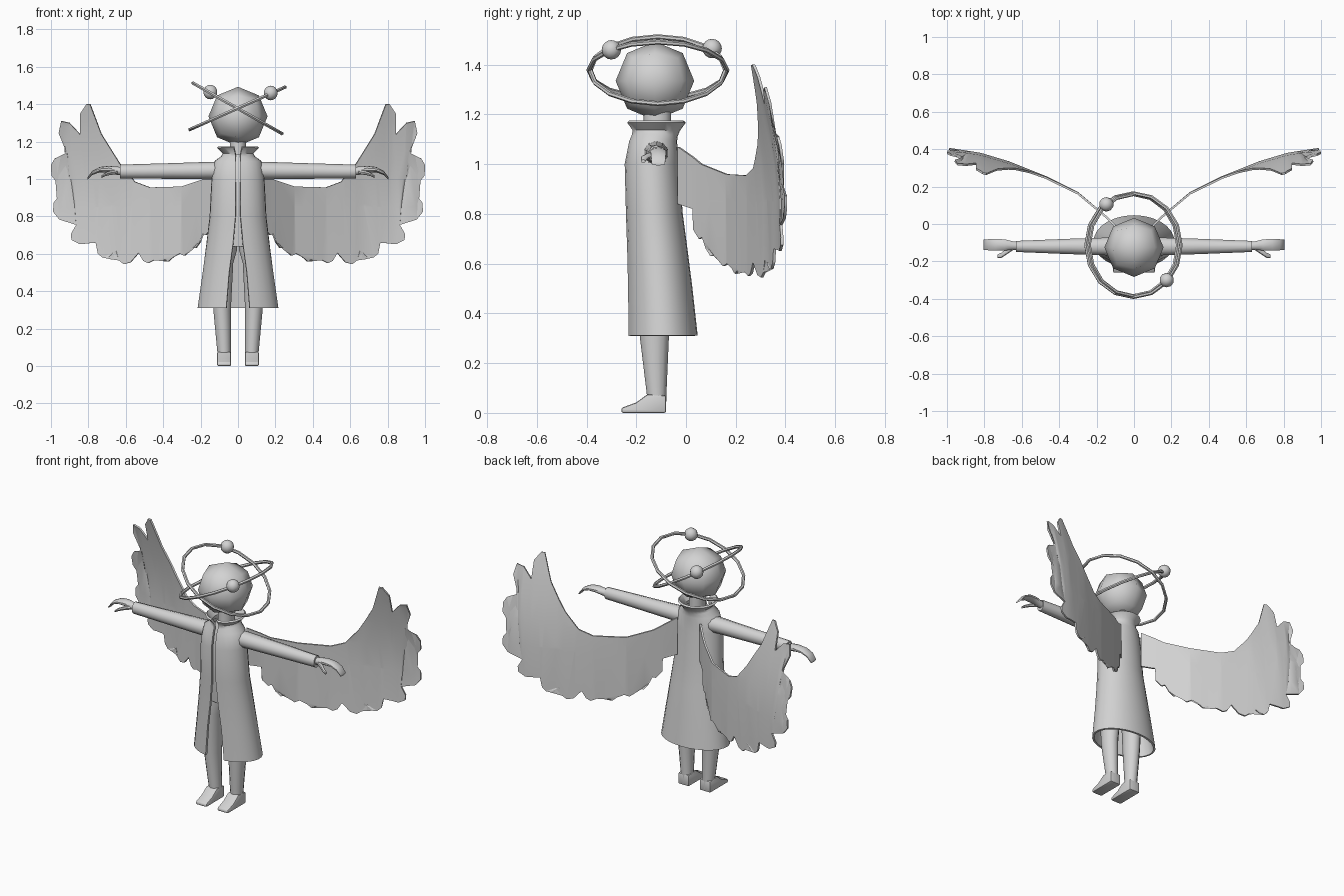
import bpy, bmesh, math
from mathutils import Vector

if "Cube" in bpy.data.objects:
    bpy.data.objects.remove(bpy.data.objects["Cube"])

grey = bpy.data.materials.new("plain_grey")
grey.diffuse_color = (0.65, 0.65, 0.65, 1)
grey.use_nodes = True
grey.node_tree.nodes["Principled BSDF"].inputs["Base Color"].default_value = grey.diffuse_color


def finish(name, bm, mirror=False, thickness=0, offset=-1, bevel=0, angle=40):
    """Turn a bmesh into a shaded object with its modifiers applied."""
    bmesh.ops.recalc_face_normals(bm, faces=bm.faces[:])
    me = bpy.data.meshes.new(name)
    bm.to_mesh(me)
    bm.free()
    ob = bpy.data.objects.new(name, me)
    bpy.context.collection.objects.link(ob)
    if thickness:
        m = ob.modifiers.new("Solidify", 'SOLIDIFY')
        m.thickness, m.offset = thickness, offset
    if bevel:
        m = ob.modifiers.new("Bevel", 'BEVEL')
        m.width, m.segments = bevel, 2
    if mirror:
        ob.modifiers.new("Mirror", 'MIRROR').use_mirror_merge = False
    deps = bpy.context.evaluated_depsgraph_get()
    ob.data = bpy.data.meshes.new_from_object(ob.evaluated_get(deps))
    ob.modifiers.clear()
    ob.data.name = name
    ob.data.materials.clear()
    ob.data.materials.append(grey)
    ob.data.shade_smooth()
    ob.data.set_sharp_from_angle(angle=math.radians(angle))
    return ob


def loft(rings, closed=True):
    """Skin a list of point rings; closed rings get end caps."""
    bm = bmesh.new()
    vs = [[bm.verts.new(p) for p in r] for r in rings]
    n = len(vs[0])
    for a, b in zip(vs, vs[1:]):
        for i in range(n if closed else n - 1):
            j = (i + 1) % n
            bm.faces.new((a[i], a[j], b[j], b[i]))
    if closed:
        bm.faces.new(vs[0])
        bm.faces.new(vs[-1])
    return bm


def ellipse_z(z, cx, rx, cy, ry, n=14):
    return [(cx + rx * math.sin(t), cy - ry * math.cos(t), z)
            for t in (math.tau * i / n for i in range(n))]


def ellipse_x(x, cy, ry, cz, rz, n=10):
    return [(x, cy + ry * math.sin(t), cz + rz * math.cos(t))
            for t in (math.tau * i / n for i in range(n))]


# Head: coarse cube-based ball
bm = bmesh.new()
bmesh.ops.create_cube(bm, size=2)
bmesh.ops.subdivide_edges(bm, edges=bm.edges[:], cuts=1, use_grid_fill=True)
for v in bm.verts:
    v.co = v.co.normalized() * 0.158 + Vector((0, -0.125, 1.335))
finish("head", bm, angle=60)

# Neck
finish("neck", loft([ellipse_z(z, 0, 0.045, -0.115, 0.055) for z in (1.08, 1.24)]))

# Coat: flared shell, open down the front
# height, half width, front y, back y, half gap
coat = [(1.175, .105, -.23, -.01, .02), (1.14, .072, -.205, -.035, .012),
        (1.115, .08, -.207, -.045, .01), (1.09, .115, -.217, -.048, .01),
        (1.0, .13, -.235, -.04, .01), (.8, .14, -.23, -.025, .012),
        (.65, .158, -.226, -.005, .025), (.5, .178, -.225, .014, .045),
        (.31, .205, -.225, .035, .06)]
rings = []
for z, rx, y0, y1, gap in coat:
    start = math.asin(gap / rx)
    ring = []
    for i in range(25):
        t = start + (math.tau - 2 * start) * i / 24
        ring.append((rx * math.sin(t), (y0 + y1) / 2 - (y1 - y0) / 2 * math.cos(t), z))
    rings.append(ring)
finish("coat", loft(rings, closed=False), thickness=0.012, angle=50)

# Body beneath the coat
finish("torso", loft([ellipse_z(z, 0, rx, cy, ry) for z, rx, cy, ry in (
    (1.13, .05, -.12, .06), (1.08, .085, -.13, .068), (1.0, .11, -.137, .08),
    (.8, .12, -.128, .085), (.64, .125, -.12, .08))]))

# Legs and feet
finish("legs", loft([ellipse_z(z, cx, rx, cy, ry) for z, cx, rx, cy, ry in (
    (.68, .064, .06, -.12, .075), (.62, .068, .064, -.12, .075),
    (.55, .08, .056, -.12, .072), (.3, .085, .048, -.127, .058),
    (.07, .074, .037, -.118, .039), (.01, .074, .036, -.118, .038))]), mirror=True)
side = [(-.26, 0), (-.26, .02), (-.2, .042), (-.155, .075), (-.08, .07), (-.08, 0)]
finish("feet", loft([[(x, y, z) for y, z in side] for x in (.037, .112)]),
       mirror=True, bevel=0.008)

# Sleeves, hands and thumbs
finish("sleeves", loft([ellipse_x(*r) for r in (
    (.07, -.12, .05, 1.045, .048), (.14, -.12, .05, 1.045, .047),
    (.35, -.12, .043, 1.043, .042), (.63, -.12, .031, 1.04, .037))]), mirror=True)
finish("hands", loft([ellipse_x(*r) for r in (
    (.61, -.118, .022, 1.04, .022), (.65, -.115, .024, 1.045, .022),
    (.69, -.112, .031, 1.052, .019), (.74, -.111, .033, 1.05, .014),
    (.78, -.111, .031, 1.032, .011), (.805, -.111, .028, 1.002, .007))]), mirror=True)
finish("thumbs", loft([ellipse_x(*r, n=8) for r in (
    (.645, -.125, .014, 1.04, .014), (.685, -.15, .015, 1.033, .012),
    (.71, -.168, .014, 1.025, .01), (.73, -.172, .009, 1.012, .007))]), mirror=True)

# Wings: upper edge, then feather tips alternating with notches to the root
upper = [(.08, 1.07), (.18, 1.0), (.3, .96), (.47, .955), (.55, .985),
         (.63, 1.08), (.73, 1.24), (.79, 1.4)]
tips = [(.81, 1.4), (.945, 1.31), (1.0, 1.075), (.988, .825), (.89, .675), (.725, .58),
        (.61, .545), (.48, .55), (.37, .56), (.285, .59), (.225, .63), (.17, .7)]
notches = [(.845, 1.24), (.915, 1.14), (.935, .94), (.865, .755), (.76, .66), (.65, .615),
           (.53, .605), (.42, .62), (.33, .64), (.265, .67), (.2, .73), (.14, .82)]
spine = [(.05, -.05), (.08, -.03), (.14, .03), (.3, .165), (.47, .25),
         (.67, .33), (.82, .375), (1.01, .405)]


def bulge(a, b, f, side):
    """Point part way from a to b, pushed out to round a feather."""
    a, b = Vector(a), Vector(b)
    d = b - a
    return tuple(a + d * f + Vector((-d.y, d.x)) * 0.14 * side)


def wing_y(x, z):
    for (x0, y0), (x1, y1) in zip(spine, spine[1:]):
        if x <= x1:
            break
    y = y0 + (y1 - y0) * (x - x0) / (x1 - x0)
    return y - 0.1 * (max(z - 0.85, 0) / 0.55) ** 1.6 * min(1, max(0, (x - .2) / .5))


outline = list(upper)
for i, (tip, notch) in enumerate(zip(tips, notches)):
    if i:
        outline.append(bulge(notches[i - 1], tip, .65, 1))
    outline += [tip, bulge(tip, notch, .35, 1), notch]
outline.append((.08, .84))
bm = bmesh.new()
bm.faces.new([bm.verts.new((x, 0, z)) for x, z in outline])
bmesh.ops.triangulate(bm, faces=bm.faces[:])
cuts = [((x, 0, 0), (1, 0, 0)) for x in (.14, .22, .3, .38, .47, .57, .67, .75, .82, .9)]
cuts += [((0, 0, z), (0, 0, 1)) for z in (.85, 1.0, 1.15, 1.28)]
for co, no in cuts:
    bmesh.ops.bisect_plane(bm, geom=bm.verts[:] + bm.edges[:] + bm.faces[:],
                           plane_co=co, plane_no=no, dist=1e-5)
for v in bm.verts:
    v.co.y = wing_y(v.co.x, v.co.z)
finish("wings", bm, mirror=True, thickness=0.011, offset=0, angle=50)

# Two tilted orbit rings, each carrying a small ball
for name, radius, tilt, ball in (
        ("first", .272, 29.6, (-.148, .105, 1.465)),
        ("second", .278, -24, (.175, -.3, 1.46))):
    bpy.ops.mesh.primitive_torus_add(
        location=(-.003, -.113, 1.378), rotation=(0, math.radians(tilt), 0),
        major_segments=16, minor_segments=6, major_radius=radius, minor_radius=.01)
    ring = bpy.context.object
    ring.name = name + "_orbit_ring"
    ring.data.materials.append(grey)
    bpy.ops.object.shade_smooth_by_angle(angle=math.radians(50))
    bm = bmesh.new()
    bmesh.ops.create_uvsphere(bm, u_segments=10, v_segments=8, radius=.039)
    bmesh.ops.translate(bm, verts=bm.verts[:], vec=ball)
    finish(name + "_orbit_ball", bm, angle=60)
